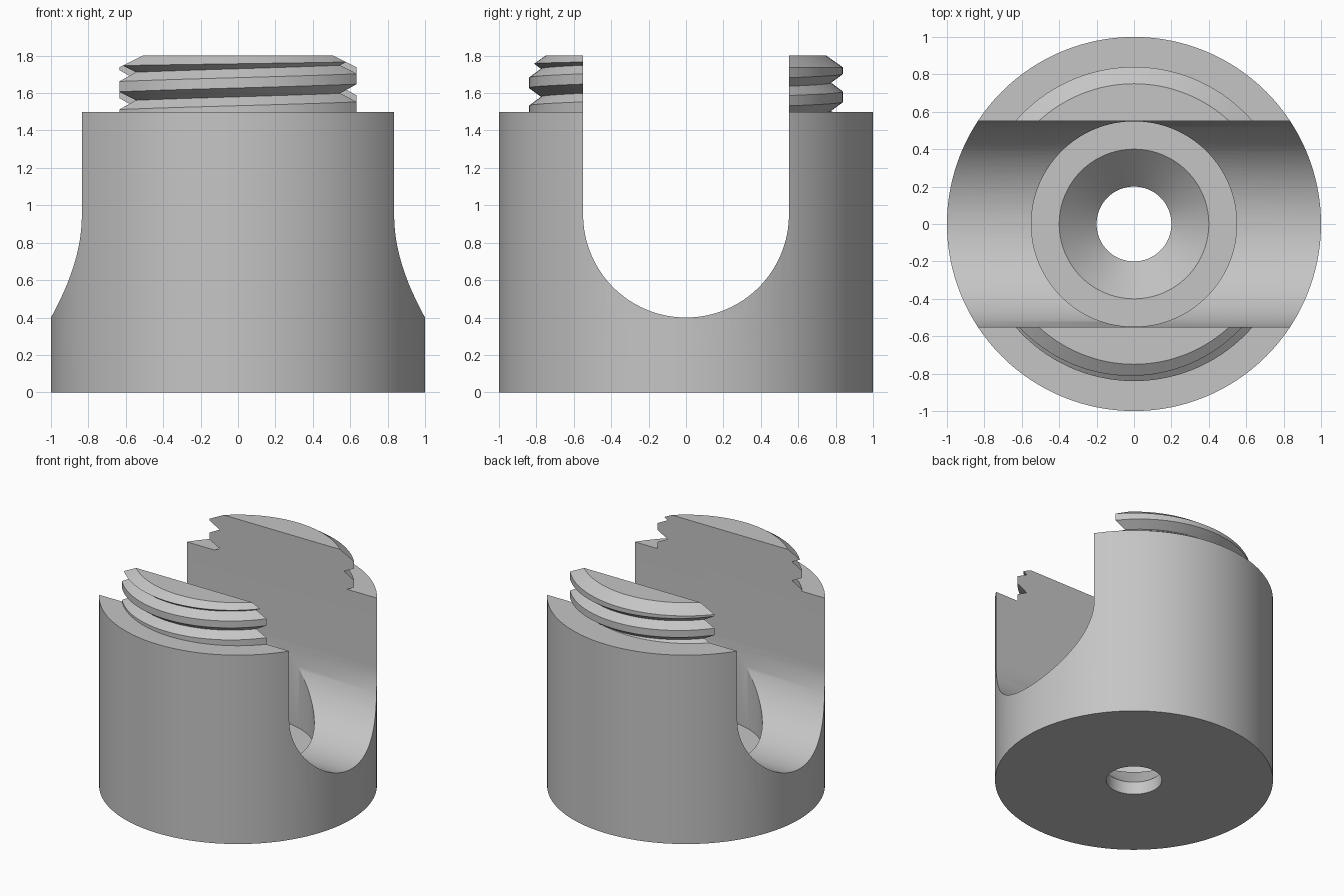
import bpy, bmesh, math

if "Cube" in bpy.data.objects:
    bpy.data.objects.remove(bpy.data.objects["Cube"])

SEGS = 128
grey = bpy.data.materials.new("plain grey")
grey.diffuse_color = (0.56, 0.56, 0.56, 1)
grey.use_nodes = True
grey.node_tree.nodes["Principled BSDF"].inputs["Base Color"].default_value = grey.diffuse_color


def make(name, bm):
    bmesh.ops.remove_doubles(bm, verts=bm.verts, dist=1e-6)
    bmesh.ops.recalc_face_normals(bm, faces=bm.faces)
    mesh = bpy.data.meshes.new(name)
    bm.to_mesh(mesh)
    bm.free()
    mesh.materials.append(grey)
    ob = bpy.data.objects.new(name, mesh)
    bpy.context.collection.objects.link(ob)
    return ob


def skin(name, rings):
    """Closed solid through a list of equal rings of points."""
    bm = bmesh.new()
    rows = [[bm.verts.new(p) for p in r] for r in rings]
    n = len(rows[0])
    for a, b in zip(rows, rows[1:]):
        for i in range(n):
            j = (i + 1) % n
            bm.faces.new((a[i], a[j], b[j], b[i]))
    bm.faces.new(rows[0])
    bm.faces.new(rows[-1])
    return make(name, bm)


def turned(name, profile):
    """Solid of revolution from (radius, z) points, bottom to top."""
    angles = [2 * math.pi * i / SEGS for i in range(SEGS)]
    return skin(name, [[(r * math.cos(a), r * math.sin(a), z) for a in angles]
                       for r, z in profile])


def boolean(ob, other, op):
    mod = ob.modifiers.new(op, 'BOOLEAN')
    mod.operation, mod.solver, mod.object = op, 'EXACT', other
    bpy.context.view_layer.objects.active = ob
    bpy.ops.object.modifier_apply(modifier=mod.name)
    bpy.data.objects.remove(other, do_unlink=True)


# threaded neck with chamfered top, reaching down into the body
neck = turned("threaded_neck", [(0.84, 1.3), (0.84, 1.737), (0.75, 1.8)])

# V-shaped helical groove
section = [(0.775, 0), (0.84, -0.0475), (0.9, -0.05), (0.9, 0.05), (0.84, 0.0475)]
rings = []
for i in range(-int(1.1 * SEGS), int(1.9 * SEGS)):
    turn = i / SEGS
    a = 2 * math.pi * turn - math.pi / 2
    rings.append([(r * math.cos(a), r * math.sin(a), 1.58 + 0.15 * turn + dz)
                  for r, dz in section])
boolean(neck, skin("groove_cutter", rings), 'DIFFERENCE')

# round body joined with the neck
body = turned("slotted_body", [(1, 0), (1, 1.5)])
boolean(body, neck, 'UNION')

# U-shaped slot through the body along x
arc = [math.pi * (1 + i / 64) for i in range(65)]
u = [(0.55 * math.cos(a), 0.95 + 0.55 * math.sin(a)) for a in arc]
u += [(0.55, 2.2), (-0.55, 2.2)]
boolean(body, skin("slot_cutter", [[(x, y, z) for y, z in u] for x in (-1.5, 1.5)]),
        'DIFFERENCE')

# round pocket, countersink and screw hole
boolean(body, turned("hole_cutter", [(0.2, -0.2), (0.2, 0.1), (0.4, 0.3),
                                     (0.549, 0.3), (0.549, 1.0)]), 'DIFFERENCE')

bpy.ops.object.select_all(action='DESELECT')
body.select_set(True)
bpy.context.view_layer.objects.active = body
bpy.ops.object.shade_smooth_by_angle(angle=math.radians(25))
